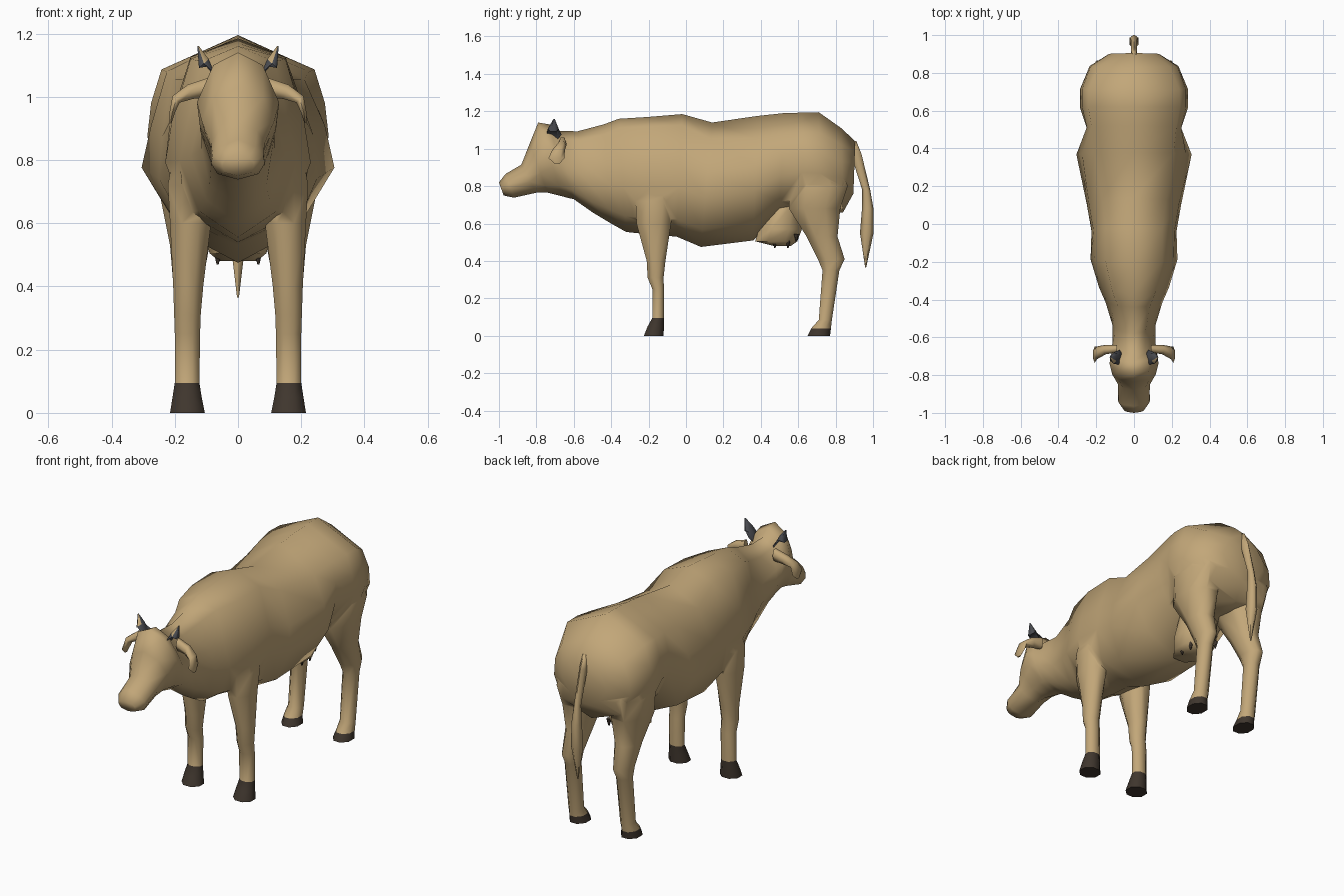
import bpy, bmesh, math
from mathutils import Vector


def material(name, rgb):
    m = bpy.data.materials.new(name)
    m.diffuse_color = (*rgb, 1.0)
    return m


HIDE = material("tan_hide", (0.54, 0.385, 0.19))
HOOF = material("dark_brown_hoof", (0.050, 0.037, 0.027))
HORN = material("slate_horn", (0.065, 0.068, 0.078))


def loft(name, rings, mats=(HIDE,), rule=None):
    """Skin a list of equal-length rings, cap both ends, colour faces by rule."""
    bm = bmesh.new()
    loops = [[bm.verts.new(p) for p in ring] for ring in rings]
    for a, b in zip(loops, loops[1:]):
        for i in range(len(a)):
            j = (i + 1) % len(a)
            bm.faces.new((a[i], a[j], b[j], b[i]))
    bm.faces.new(loops[0])
    bm.faces.new(loops[-1])
    bmesh.ops.recalc_face_normals(bm, faces=bm.faces)
    bm.normal_update()
    if rule:
        for f in bm.faces:
            f.material_index = rule(f.calc_center_median(), f.normal)
    mesh = bpy.data.meshes.new(name)
    bm.to_mesh(mesh)
    bm.free()
    for m in mats:
        mesh.materials.append(m)
    ob = bpy.data.objects.new(name, mesh)
    bpy.context.collection.objects.link(ob)
    return ob


def torso_ring(yt, zt, yb, zb, t1, *widths):
    """Symmetric slice from a top point to a bottom point with four half widths."""
    top, bottom = Vector((0, yt, zt)), Vector((0, yb, zb))
    side = [(top.lerp(bottom, t), w) for t, w in zip((t1, 0.4, 0.6, 0.86), widths)]
    right = [p + Vector((w, 0, 0)) for p, w in side]
    left = [p - Vector((w, 0, 0)) for p, w in reversed(side)]
    return [top] + right + [bottom] + left


def box_ring(z, y0, y1, x0, x1, s=1, n=8):
    """Horizontal n-gon filling the given bounds."""
    k = 1 / math.cos(math.pi / n)
    pts = []
    for i in range(n):
        a = math.tau * (i + 0.5) / n
        x = (x0 + x1) / 2 + (x1 - x0) / 2 * k * math.cos(a)
        y = (y0 + y1) / 2 + (y1 - y0) / 2 * k * math.sin(a)
        pts.append(Vector((s * x, y, z)))
    return pts


def tube_ring(centre, u, v, n=6):
    return [Vector(centre) + Vector(u) * math.cos(math.tau * i / n)
            + Vector(v) * math.sin(math.tau * i / n) for i in range(n)]


# Head, neck and body: one continuous skin, muzzle to rump
head = [
    (-1.00, 0.82, -0.975, 0.75, 0.2, 0.035, 0.05, 0.05, 0.04),
    (-0.965, 0.865, -0.92, 0.738, 0.18, 0.055, 0.08, 0.085, 0.065),
    (-0.88, 0.915, -0.80, 0.765, 0.15, 0.06, 0.085, 0.08, 0.055),
    (-0.835, 1.03, -0.74, 0.765, 0.13, 0.08, 0.115, 0.10, 0.065),
    (-0.79, 1.14, -0.66, 0.745, 0.10, 0.078, 0.13, 0.12, 0.08),
    (-0.73, 1.13, -0.63, 0.737, 0.10, 0.070, 0.12, 0.12, 0.085),
    (-0.69, 1.095, -0.60, 0.73, 0.12, 0.06, 0.105, 0.115, 0.085),
]
body = [
    (-0.58, 1.093, -0.50, 0.66, 0.12, 0.06, 0.10, 0.115, 0.09),
    (-0.44, 1.13, -0.40, 0.60, 0.10, 0.085, 0.125, 0.15, 0.10),
    (-0.36, 1.16, -0.32, 0.555, 0.08, 0.115, 0.16, 0.185, 0.125),
    (-0.20, 1.17, -0.18, 0.54, 0.08, 0.15, 0.21, 0.23, 0.17),
    (-0.02, 1.185, -0.05, 0.53, 0.09, 0.15, 0.215, 0.225, 0.185),
    (0.14, 1.14, 0.08, 0.475, 0.13, 0.17, 0.24, 0.25, 0.175),
    (0.38, 1.175, 0.36, 0.51, 0.18, 0.21, 0.275, 0.305, 0.20),
    (0.52, 1.19, 0.50, 0.64, 0.2, 0.225, 0.25, 0.25, 0.18),
    (0.62, 1.193, 0.62, 0.66, 0.2, 0.242, 0.275, 0.287, 0.22),
    (0.71, 1.195, 0.72, 0.65, 0.2, 0.24, 0.275, 0.285, 0.225),
    (0.83, 1.11, 0.84, 0.66, 0.2, 0.19, 0.23, 0.235, 0.185),
    (0.905, 1.04, 0.895, 0.76, 0.2, 0.09, 0.13, 0.135, 0.09),
]
torso = loft("body", [torso_ring(*r) for r in head + body], (HIDE, HOOF))

# Legs: rows of z, back/front bounds, inner/outer bounds
front_leg = [
    (0.0, -0.225, -0.12, 0.105, 0.215),
    (0.05, -0.205, -0.118, 0.115, 0.207),
    (0.095, -0.18, -0.118, 0.122, 0.20),
    (0.25, -0.18, -0.118, 0.120, 0.20),
    (0.31, -0.205, -0.12, 0.118, 0.202),
    (0.40, -0.21, -0.11, 0.110, 0.205),
    (0.60, -0.265, -0.08, 0.085, 0.215),
    (0.72, -0.27, -0.06, 0.07, 0.222),
    (0.88, -0.22, -0.09, 0.08, 0.195),
]
hind_leg = [
    (0.0, 0.65, 0.77, 0.11, 0.21),
    (0.04, 0.67, 0.775, 0.12, 0.205),
    (0.085, 0.71, 0.78, 0.122, 0.20),
    (0.35, 0.73, 0.82, 0.120, 0.20),
    (0.41, 0.705, 0.848, 0.113, 0.205),
    (0.53, 0.645, 0.81, 0.09, 0.215),
    (0.68, 0.55, 0.825, 0.06, 0.245),
    (0.80, 0.55, 0.865, 0.05, 0.26),
    (0.98, 0.62, 0.80, 0.06, 0.21),
]
legs = []
for s, side in ((1, "right"), (-1, "left")):
    for name, rows in (("front_leg", front_leg), ("hind_leg", hind_leg)):
        legs.append(loft(f"{side}_{name}", [box_ring(*r, s) for r in rows]))

    # Ear: flat drooping leaf
    loft(f"{side}_ear", [
        tube_ring((s * 0.09, -0.66, 1.03), (0, 0.02, 0), (0, 0, 0.036)),
        tube_ring((s * 0.150, -0.665, 1.016), (0, 0.025, 0), (s * 0.01, 0, 0.026)),
        tube_ring((s * 0.196, -0.682, 0.992), (0, 0.034, 0), (s * 0.013, 0, 0.012)),
        tube_ring((s * 0.208, -0.692, 0.95), (0, 0.043, 0), (s * 0.010, 0, 0)),
        tube_ring((s * 0.213, -0.69, 0.918), (0, 0.012, 0), (s * 0.004, 0, 0)),
    ])

    # Horn: short upcurved spike with a pale inner front tip
    loft(f"{side}_horn", [
        tube_ring((s * 0.075, -0.705, 1.075), (0, 0.040, 0), (s * 0.012, 0, 0.026)),
        tube_ring((s * 0.108, -0.71, 1.105), (0, 0.030, 0), (s * 0.018, 0, -0.016)),
        tube_ring((s * 0.126, -0.705, 1.16), (0, 0.003, 0), (s * 0.003, 0, 0)),
    ], (HORN, HIDE), lambda c, n, s=s: int(c.z > 1.11 and n.y < -0.2 and n.x * s < 0))

    # Teats
    for y, z in ((0.475, 0.51), (0.545, 0.51), (0.59, 0.545)):
        loft(f"{side}_teat", [
            box_ring(z, y - 0.012, y + 0.012, 0.053, 0.077, s, 5),
            box_ring(z - 0.04, y - 0.003, y + 0.003, 0.062, 0.068, s, 5)], (HOOF,))

# Join the legs into the body skin
bpy.context.view_layer.objects.active = torso
for leg in legs:
    mod = torso.modifiers.new("join_leg", "BOOLEAN")
    mod.operation, mod.solver, mod.object = "UNION", "EXACT", leg
    bpy.ops.object.modifier_apply(modifier=mod.name)
    bpy.data.objects.remove(leg)
bm = bmesh.new()
bm.from_mesh(torso.data)
bmesh.ops.remove_doubles(bm, verts=bm.verts, dist=0.006)
for f in bm.faces:  # hooves
    c = f.calc_center_median()
    f.material_index = int(c.z < (0.095 if c.y < 0.2 else 0.04))
bm.to_mesh(torso.data)
bm.free()

# Udder
loft("udder", [box_ring(*r) for r in (
    (0.48, 0.47, 0.56, -0.06, 0.06),
    (0.505, 0.37, 0.595, -0.09, 0.09),
    (0.57, 0.39, 0.62, -0.105, 0.105),
    (0.70, 0.46, 0.61, -0.10, 0.10))])

# Tail: hangs from the rump, thickens to a tuft, ends in a point
loft("tail", [box_ring(*r, n=6) for r in (
    (1.04, 0.87, 0.908, -0.012, 0.012),
    (0.97, 0.885, 0.935, -0.016, 0.016),
    (0.78, 0.945, 0.982, -0.015, 0.015),
    (0.68, 0.945, 0.998, -0.022, 0.022),
    (0.55, 0.935, 0.998, -0.025, 0.025),
    (0.365, 0.958, 0.963, -0.003, 0.003))])

# Smooth shading, keeping only the hardest creases
bpy.ops.object.select_all(action="SELECT")
bpy.context.view_layer.objects.active = torso
bpy.ops.object.shade_smooth_by_angle(angle=math.radians(75))
